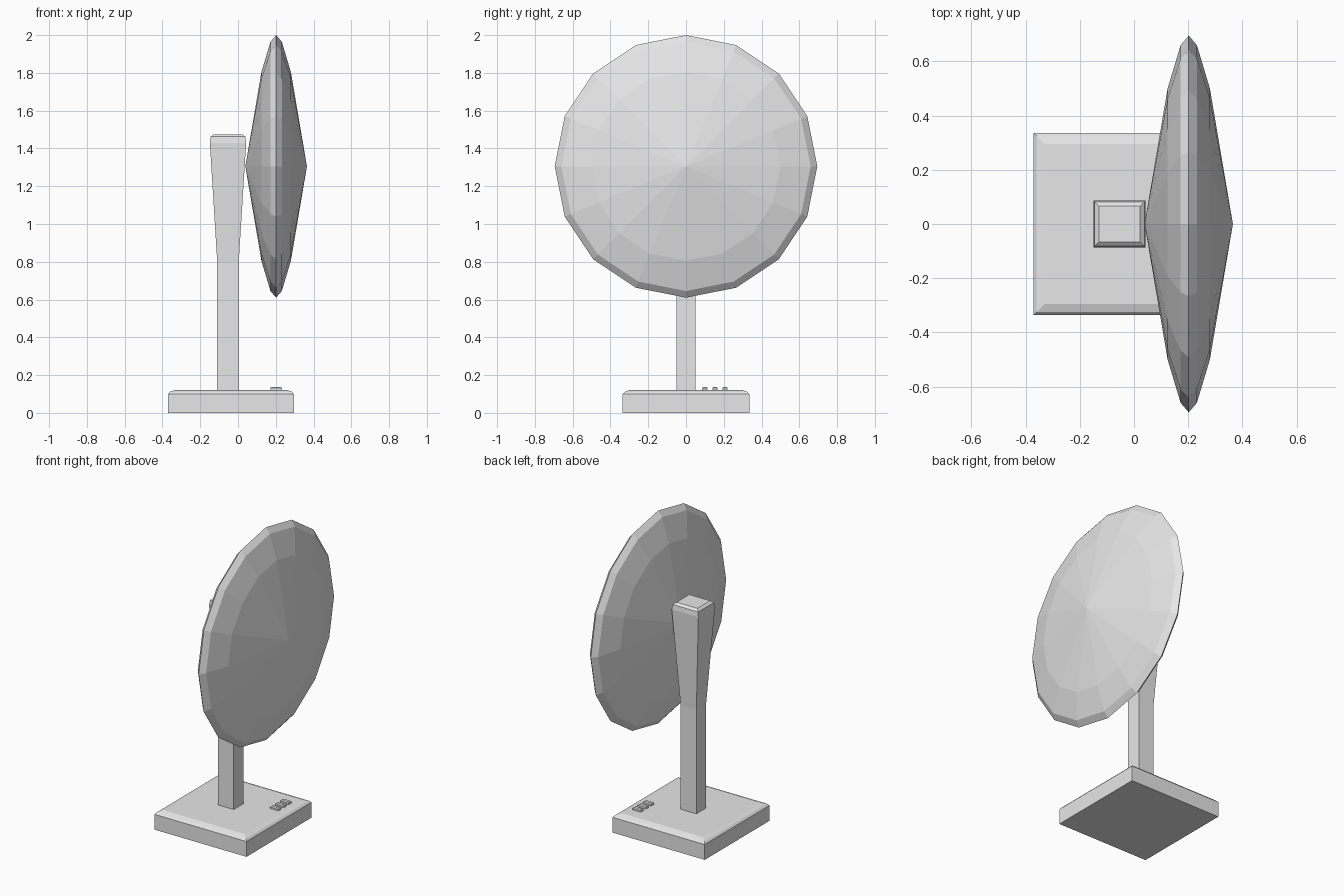
import bpy
import bmesh
import math

default = bpy.data.objects.get("Cube")
if default:
    bpy.data.objects.remove(default, do_unlink=True)

grey = bpy.data.materials.new("plain grey")
grey.use_nodes = True
colour = (0.8, 0.8, 0.8, 1)
grey.diffuse_color = colour
grey.node_tree.nodes["Principled BSDF"].inputs["Base Color"].default_value = colour


def finish(name, bm):
    bmesh.ops.recalc_face_normals(bm, faces=bm.faces)
    mesh = bpy.data.meshes.new(name)
    bm.to_mesh(mesh)
    bm.free()
    mesh.materials.append(grey)
    obj = bpy.data.objects.new(name, mesh)
    bpy.context.collection.objects.link(obj)
    return obj


def bridge(bm, rings):
    for low, high in zip(rings, rings[1:]):
        n = len(low)
        for i in range(n):
            j = (i + 1) % n
            bm.faces.new((low[i], low[j], high[j], high[i]))


def box_loft(name, cx, cy, levels):
    """Stack rectangles given as (z, half width, half depth)."""
    bm = bmesh.new()
    corners = ((-1, -1), (1, -1), (1, 1), (-1, 1))
    rings = [[bm.verts.new((cx + sx * hx, cy + sy * hy, z)) for sx, sy in corners]
             for z, hx, hy in levels]
    bridge(bm, rings)
    bm.faces.new(rings[0])
    bm.faces.new(rings[-1])
    return finish(name, bm)


def lathe_x(name, cx, cz, profile, tip, sides):
    """Turn (x offset, radius) points about the x axis, with a cone tip each side."""
    bm = bmesh.new()
    rings = []
    for x, r in profile:
        angles = [math.tau * i / sides for i in range(sides)]
        rings.append([bm.verts.new((cx + x, r * math.sin(a), cz + r * math.cos(a)))
                      for a in angles])
    bridge(bm, rings)
    for ring, x in ((rings[0], cx - tip), (rings[-1], cx + tip)):
        apex = bm.verts.new((x, 0, cz))
        for i in range(sides):
            bm.faces.new((ring[i], ring[(i + 1) % sides], apex))
    return finish(name, bm)


# Square base with softened upper rim
box_loft("base", -0.037, 0, [(0, 0.333, 0.335), (0.1, 0.333, 0.335),
                             (0.112, 0.322, 0.324), (0.122, 0.293, 0.295)])

# Post, flaring toward its bevelled top
box_loft("post", -0.053, 0, [(0.115, 0.057, 0.05), (0.8, 0.057, 0.05),
                             (1.43, 0.096, 0.086), (1.462, 0.092, 0.082),
                             (1.475, 0.076, 0.066)])

# Double-sided faceted dish with a pointed rim
half = [(0.078, 0.5), (0.03, 0.66)]
profile = [(-x, r) for x, r in half] + [(0, 0.695)] + [(x, r) for x, r in reversed(half)]
lathe_x("round_dish", 0.202, 1.305, profile, 0.163, 16)

# Row of small buttons on the base
for i in range(3):
    box_loft(f"button_{i + 1}", 0.202, 0.1 + i * 0.053,
             [(0.118, 0.03, 0.014), (0.132, 0.03, 0.014), (0.138, 0.024, 0.009)])
